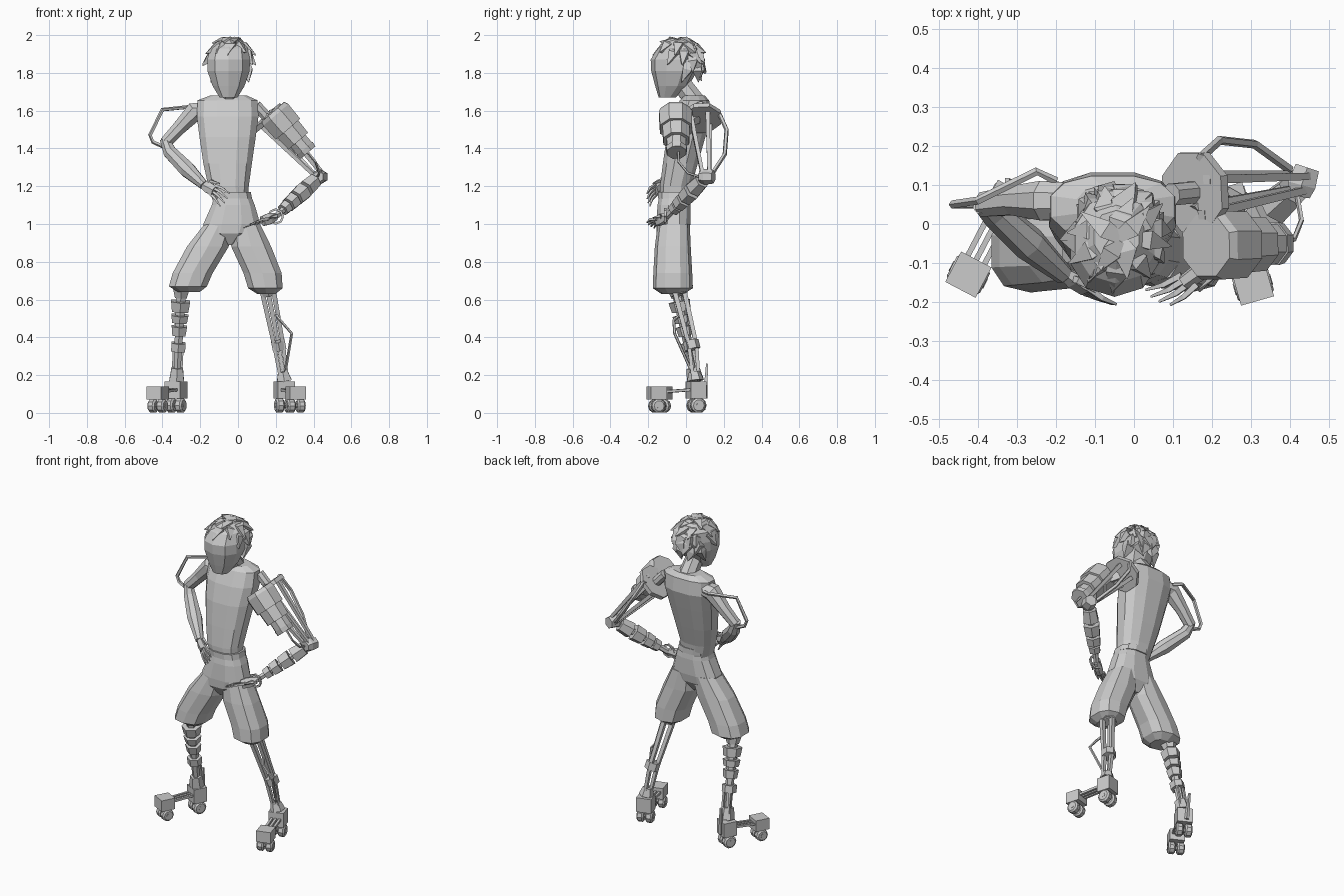
import bpy, bmesh, math, random
from mathutils import Vector as V

random.seed(4)
cube = bpy.data.objects.get("Cube")
if cube:
    bpy.data.objects.remove(cube)

grey = bpy.data.materials.new("plain grey")
grey.use_nodes = True
grey.diffuse_color = (0.6, 0.6, 0.6, 1)
grey.node_tree.nodes["Principled BSDF"].inputs["Base Color"].default_value = (0.6, 0.6, 0.6, 1)


def finish(name, bm):
    bmesh.ops.recalc_face_normals(bm, faces=bm.faces)
    mesh = bpy.data.meshes.new(name)
    bm.to_mesh(mesh)
    bm.free()
    mesh.materials.append(grey)
    obj = bpy.data.objects.new(name, mesh)
    bpy.context.collection.objects.link(obj)
    return obj


def skin(bm, rings):
    """Join rings of points with quads and cap both ends."""
    rings = [[bm.verts.new(p) for p in ring] for ring in rings]
    n = len(rings[0])
    for a, b in zip(rings, rings[1:]):
        for i in range(n):
            bm.faces.new((a[i], a[(i + 1) % n], b[(i + 1) % n], b[i]))
    bm.faces.new(rings[0])
    bm.faces.new(rings[-1])


def tube(bm, path, radii, sides=6, squash=1.0):
    """Sweep a polygon along a path."""
    path = [V(p) for p in path]
    if not isinstance(radii, (list, tuple)):
        radii = [radii] * len(path)
    rings = []
    for i, p in enumerate(path):
        d = (path[min(i + 1, len(path) - 1)] - path[max(i - 1, 0)]).normalized()
        ref = V((0, 1, 0)) if abs(d.y) < 0.85 else V((0, 0, 1))
        u = d.cross(ref).normalized()
        w = d.cross(u)
        angles = [math.tau * (k + 0.5) / sides for k in range(sides)]
        rings.append([p + radii[i] * (u * math.cos(t) + w * math.sin(t) * squash) for t in angles])
    skin(bm, rings)


def tube_part(name, path, radii, sides=6):
    bm = bmesh.new()
    tube(bm, path, radii, sides)
    return finish(name, bm)


def stack(name, a, b, pieces, sides=6):
    """Tapered blocks placed along a line: start, end, first radius, last radius."""
    a, b = V(a), V(b)
    bm = bmesh.new()
    for t0, t1, r0, r1 in pieces:
        tube(bm, [a.lerp(b, t0), a.lerp(b, t1)], [r0, r1], sides)
    return finish(name, bm)


def body(name, levels, sides=12, power=0.8):
    """Stack of level rounded sections: z, centre x, centre y, half width, half depth."""
    def bend(c):
        return math.copysign(abs(c) ** power, c)
    bm = bmesh.new()
    angles = [math.tau * (k + 0.5) / sides for k in range(sides)]
    skin(bm, [[V((x + rx * bend(math.cos(t)), y + ry * bend(math.sin(t)), z)) for t in angles]
              for z, x, y, rx, ry in levels])
    return finish(name, bm)


# Torso, neck and shorts
body("torso", [(1.12, -.04, -.06, .095, .08), (1.2, -.05, -.055, .11, .085),
               (1.32, -.055, -.03, .132, .095), (1.46, -.055, 0, .153, .105),
               (1.57, -.055, .03, .168, .105), (1.655, -.055, .045, .163, .08),
               (1.68, -.05, .045, .10, .055)])
tube_part("neck", [(-.045, .06, 1.63), (-.05, -.035, 1.76)], [.058, .052], 8)
body("shorts_waist", [(.89, -.043, -.07, .015, .05), (.95, -.043, -.07, .14, .088),
                      (1.0, -.033, -.067, .155, .093), (1.1, -.025, -.063, .117, .09),
                      (1.165, -.03, -.06, .095, .08)])
body("belt", [(1.135, -.028, -.06, .105, .09), (1.17, -.035, -.06, .105, .09)])
body("right_shorts_leg", [(1.0, -.10, -.065, .08, .085), (.88, -.16, -.07, .115, .095),
                          (.74, -.24, -.07, .11, .103), (.67, -.265, -.07, .105, .106),
                          (.64, -.26, -.07, .06, .06)], 10)
body("left_shorts_leg", [(1.0, .04, -.065, .08, .085), (.88, .07, -.07, .11, .095),
                         (.74, .13, -.07, .105, .103), (.66, .145, -.07, .095, .106),
                         (.63, .15, -.07, .05, .06)], 10)

# Head with a faceted jaw
body("head", [(1.67, -.05, -.10, .05, .045), (1.73, -.05, -.075, .088, .088),
              (1.81, -.05, -.062, .117, .122), (1.87, -.05, -.057, .118, .13),
              (1.93, -.048, -.04, .105, .112), (1.975, -.045, -.03, .06, .065)], 10, 0.9)

# Broad hair tufts swept outward and down from the crown
bm = bmesh.new()
centre = V((-.04, -.035, 1.85))
for lift, count, front in [(1.3, 5, -2), (.9, 9, -2), (.5, 12, -.6), (.15, 13, .05), (-.2, 12, .25)]:
    for k in range(count):
        turn = math.tau * (k + lift + random.uniform(-.25, .25)) / count
        out = V((math.cos(turn), math.sin(turn), 0))
        if out.y < front:
            continue
        n = out * math.cos(lift) + V((0, 0, math.sin(lift)))
        fall = out * math.sin(lift) - V((0, 0, math.cos(lift)))
        root = centre + V((n.x * .096, n.y * .112, n.z * .115))
        side = V((-out.y, out.x, 0)) * random.uniform(-.035, .035)
        tip = root + fall * random.uniform(.065, .09) + n * random.uniform(.008, .026) + side
        tube(bm, [root - fall * .04 - n * .012, root + fall * .012 + n * .002, tip],
             [.022, .043, .002], 4, .8)
finish("hair", bm)


def hand(name, wrist, knuckle, tip, spread):
    """Flat palm, four fingers and a thumb."""
    wrist, knuckle, tip, spread = V(wrist), V(knuckle), V(tip), V(spread)
    bm = bmesh.new()
    tube(bm, [wrist, wrist.lerp(knuckle, .5), knuckle], [.022, .034, .03], 6, .7)
    for k in (-1.5, -.5, .5, 1.5):
        start = knuckle + spread * k - (tip - knuckle) * .15
        end = tip + spread * k * 1.6 - (tip - knuckle) * abs(k) * .1
        tube(bm, [start, start.lerp(end, .5) + V((0, -.006, .006)), end], [.011, .009, .004], 4)
    thumb = wrist.lerp(knuckle, .4)
    tube(bm, [thumb, thumb + spread * 2.2, knuckle + spread * 2.8], [.013, .012, .005], 4)
    return finish(name, bm)


# Right arm resting on the waist
tube_part("right_upper_arm", [(-.17, .06, 1.60), (-.23, .06, 1.595), (-.31, .06, 1.51), (-.385, .05, 1.43)],
          [.05, .055, .04, .034], 8)
tube_part("right_forearm", [(-.39, .05, 1.45), (-.36, .03, 1.38), (-.27, -.05, 1.29), (-.18, -.13, 1.205)],
          [.026, .038, .045, .026], 8)
hand("right_hand", (-.19, -.12, 1.21), (-.125, -.165, 1.175), (-.06, -.205, 1.12), (.01, -.003, .014))
tube_part("right_arm_cable", [(-.2, .11, 1.61), (-.25, .135, 1.62), (-.4, .06, 1.605),
                              (-.465, .05, 1.47), (-.45, .05, 1.435), (-.385, .05, 1.405)], .011, 5)

# Left shoulder disc, armour shells and strut upper arm
shoulder, elbow = V((.14, .08, 1.58)), V((.435, .11, 1.255))
stack("left_shoulder_disc", shoulder, elbow, [(-.15, .03, .03, .03), (.03, .09, .11, .11)], 8)
stack("left_arm_armour", (.185, -.055, 1.595), (.365, -.05, 1.385),
      [(0, .08, .085, .095), (.08, .44, .095, .092), (.44, .74, .078, .074),
       (.74, .93, .055, .055), (.93, 1.03, .06, .055)], 8)
tube_part("armour_bracket", [(.16, .06, 1.56), (.24, -.04, 1.52)], .03, 4)
bm = bmesh.new()
for dy, dz in [(-.045, .02), (.025, .035), (.035, -.03), (-.035, -.035)]:
    off = V((dz * .7, dy, dz))
    tube(bm, [shoulder.lerp(elbow, .05) + off * 1.3, elbow + off * .5], [.016, .013], 4)
finish("left_arm_struts", bm)
tube_part("left_elbow", [(.425, .07, 1.25), (.43, .10, 1.25), (.445, .145, 1.25)], [.03, .042, .036], 6)
tube_part("left_arm_cable", [(.17, .17, 1.60), (.22, .215, 1.50), (.31, .205, 1.37), (.40, .14, 1.27)], .012, 5)
tube_part("left_armour_cable", [(.37, -.04, 1.38), (.41, -.04, 1.33), (.43, .01, 1.27), (.42, .07, 1.25)], .007, 5)

# Left forearm in blocks, wrist ring and hand
wrist = V((.2, -.10, 1.04))
stack("left_forearm", elbow, wrist, [(0, 1, .02, .018), (.12, .32, .043, .05), (.37, .54, .052, .047),
                                     (.58, .71, .046, .042), (.74, .84, .038, .034)], 6)
bm = bmesh.new()
loop = [wrist + V((.038 * math.cos(math.tau * k / 8), -.01, .038 * math.sin(math.tau * k / 8))) for k in range(9)]
tube(bm, loop, .008, 4)
finish("left_wrist_ring", bm)
hand("left_hand", wrist, (.13, -.15, 1.015), (.05, -.195, .99), (.013, -.008, .006))

# Right shin in blocks
knee, ankle = V((-.30, -.05, .66)), V((-.325, .05, .17))
stack("right_shin", knee, ankle, [(0, 1, .03, .02), (0, .1, .05, .036), (.14, .25, .058, .05),
                                  (.29, .37, .052, .045), (.41, .51, .047, .04),
                                  (.59, .68, .043, .043), (.86, 1, .035, .045)], 6)
bm = bmesh.new()
for dx in (-.022, .022):
    tube(bm, [knee.lerp(ankle, .62) + V((dx, .02, 0)), ankle + V((dx, .02, 0))], .009, 4)
finish("right_ankle_rods", bm)

# Left shin as open struts with a cable
knee, mid, ankle = V((.155, -.045, .66)), V((.215, .03, .36)), V((.245, .05, .17))
bm = bmesh.new()
for dx, dy in [(-.024, -.015), (.024, -.015), (0, .025)]:
    off = V((dx, dy, 0))
    tube(bm, [knee + off * 1.3, mid + off, ankle + off * .7], [.018, .015, .012], 4)
finish("left_shin_struts", bm)
stack("left_shin_blocks", knee, mid, [(0, .12, .055, .045), (.93, 1.08, .042, .042)], 6)
stack("left_ankle", mid, ankle, [(.75, 1, .03, .045)], 6)
tube_part("left_shin_cable", [(.2, -.03, .52), (.225, -.065, .49), (.285, -.06, .42), (.255, .02, .24), (.25, .05, .2)], .008, 5)


# Skate feet: heel block, toe block, link bars and wheels
def skate(side, heel, toe):
    heel, toe = V(heel), V(toe)
    d = (toe - heel).normalized()
    across = V((-d.y, d.x, 0))
    up = V((0, 0, 1))

    def block(bm, c, length, width, low, high):
        skin(bm, [[c + d * length * i + across * width * j + up * z
                   for i, j in ((-1, -1), (1, -1), (1, 1), (-1, 1))] for z in (low, high)])

    bm = bmesh.new()
    block(bm, heel, .042, .046, .075, .165)
    block(bm, toe, .044, .044, .07, .14)
    finish(side + "_foot_blocks", bm)
    bm = bmesh.new()
    for j in (-.024, 0, .024):
        tube(bm, [heel + across * j + up * .125, toe + across * j + up * .11], .01, 4)
    finish(side + "_foot_bars", bm)
    bm = bmesh.new()
    for c, r in ((heel, .04), (toe, .037)):
        tube(bm, [c - across * .05 + up * r, c + across * .05 + up * r], .014, 6)
        for j in (-1, 1):
            path = [c + across * j * w + up * r for w in (.006, .014, .04, .048)]
            tube(bm, path, [r * .75, r, r, r * .75], 10)
    finish(side + "_foot_wheels", bm)


skate("right", (-.328, .055, 0), (-.425, -.13, 0))
skate("left", (.245, .055, 0), (.305, -.155, 0))
tube_part("right_heel_fin", [(-.315, .10, .09), (-.325, .112, .26)], [.014, .008], 4)
